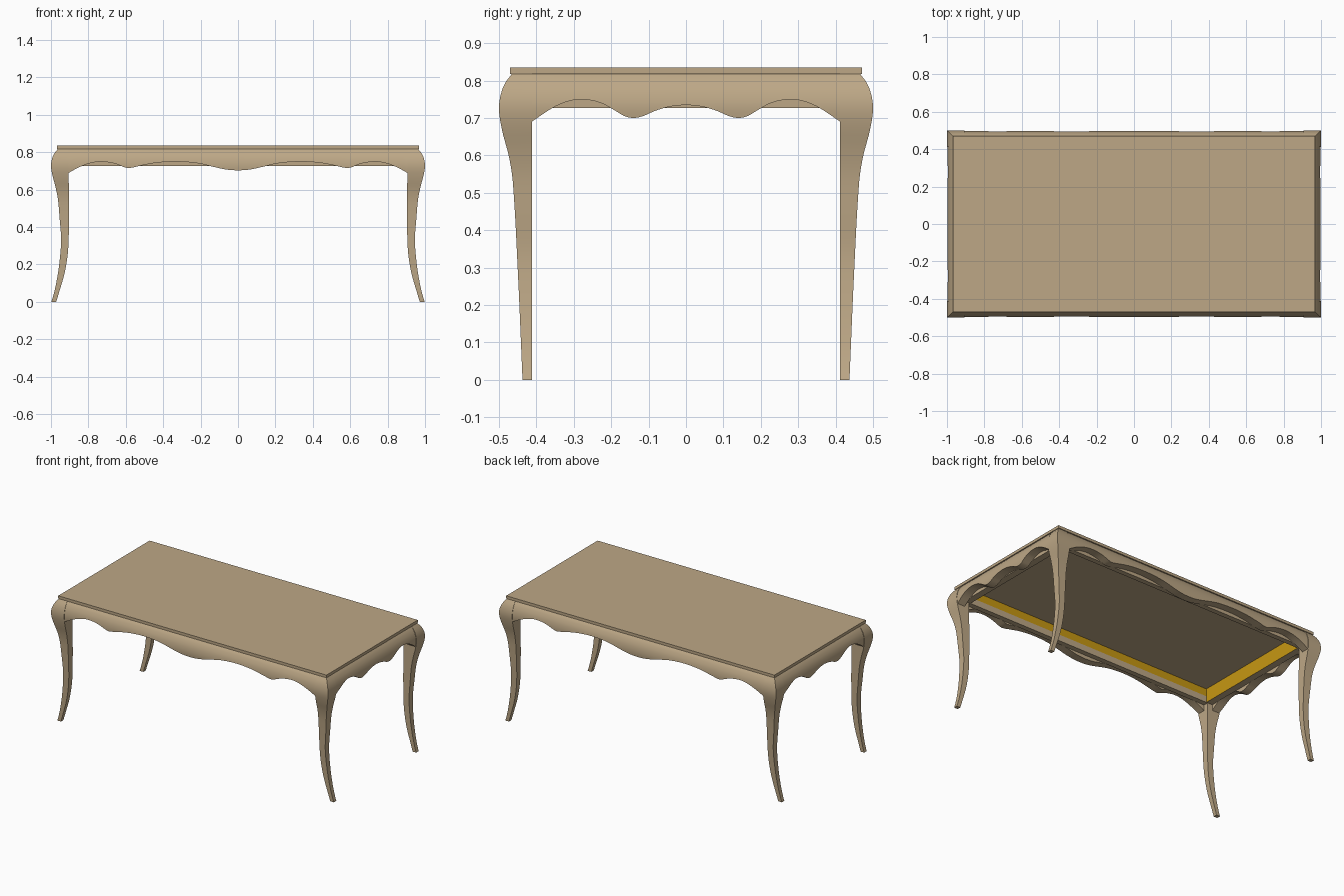
import bpy, bmesh
from mathutils import Vector

cube = bpy.data.objects.get("Cube")
if cube:
    bpy.data.objects.remove(cube)


def material(name, rgb):
    mat = bpy.data.materials.new(name)
    mat.use_nodes = True
    mat.diffuse_color = (*rgb, 1)
    mat.node_tree.nodes["Principled BSDF"].inputs["Base Color"].default_value = (*rgb, 1)
    return mat


wood = material("pale wood", (0.51, 0.39, 0.24))
gold = material("gold lining", (0.57, 0.31, 0.006))


def curve(points):
    """Smooth function through (position, value) points sorted by position."""
    def slope(i):
        a, b = points[max(i - 1, 0)], points[min(i + 1, len(points) - 1)]
        return (b[1] - a[1]) / (b[0] - a[0])

    def value(t):
        t = min(max(t, points[0][0]), points[-1][0])
        i = 0
        while i < len(points) - 2 and t > points[i + 1][0]:
            i += 1
        (t0, v0), (t1, v1) = points[i], points[i + 1]
        h = t1 - t0
        s = (t - t0) / h
        return ((2*s**3 - 3*s**2 + 1) * v0 + (s**3 - 2*s**2 + s) * h * slope(i)
                + (3*s**2 - 2*s**3) * v1 + (s**3 - s**2) * h * slope(i + 1))
    return value


def loft(name, rings, smooth=True):
    """Closed skin through equal rings of points, capped at both ends."""
    bm = bmesh.new()
    loops = [[bm.verts.new(p) for p in ring] for ring in rings]
    n = len(loops[0])
    for a, b in zip(loops, loops[1:]):
        for i in range(n):
            j = (i + 1) % n
            bm.faces.new((a[i], a[j], b[j], b[i]))
    bm.faces.new(loops[0])
    bm.faces.new(loops[-1])
    bmesh.ops.recalc_face_normals(bm, faces=bm.faces)
    mesh = bpy.data.meshes.new(name)
    bm.to_mesh(mesh)
    bm.free()
    obj = bpy.data.objects.new(name, mesh)
    bpy.context.collection.objects.link(obj)
    mesh.materials.append(wood)
    mesh.materials.append(gold)
    if smooth:
        bpy.ops.object.select_all(action='DESELECT')
        bpy.context.view_layer.objects.active = obj
        obj.select_set(True)
        bpy.ops.object.shade_smooth_by_angle(angle=0.5)
    return obj


def box(name, lo, hi):
    corners = ((lo[0], lo[1]), (hi[0], lo[1]), (hi[0], hi[1]), (lo[0], hi[1]))
    return loft(name, [[(x, y, z) for x, y in corners] for z in (lo[2], hi[2])], False)


TOP, UNDER = 0.835, 0.817
IN_X, IN_Y = 0.905, 0.412

# Outer silhouettes shared by the legs and the aprons
outer_x = curve([(0, 0.998), (0.04, 0.986), (0.1, 0.972), (0.2, 0.956), (0.33, 0.946),
                 (0.45, 0.954), (0.55, 0.963), (0.62, 0.977), (0.68, 0.993),
                 (0.73, 1.0), (0.77, 0.993), (0.8, 0.978), (UNDER, 0.964)])
inner_x = curve([(0, 0.972), (0.05, 0.957), (0.15, 0.928), (0.25, 0.911),
                 (0.35, IN_X), (0.69, IN_X), (UNDER, IN_X)])
outer_y = curve([(0, 0.437), (0.3, 0.45), (0.53, 0.463), (0.6, 0.474), (0.66, 0.49),
                 (0.72, 0.5), (0.765, 0.495), (0.8, 0.48), (UNDER, 0.466)])

# Cabriole legs
for sx, side in ((1, "left"), (-1, "right")):
    for sy, end in ((-1, "front"), (1, "back")):
        rings = []
        for i in range(41):
            z = UNDER * i / 40
            xi, xo, yo = inner_x(z), outer_x(z), outer_y(z)
            rings.append([(sx * x, sy * y, z) for x, y in
                          ((xi, IN_Y), (xo, IN_Y), (xo, yo), (xi, yo))])
        loft(f"{end}_{side}_leg", rings)

# Scalloped lower edges, from the middle outwards
long_edge = curve([(0, 0.703), (0.05, 0.706), (0.1, 0.715), (0.22, 0.742), (0.34, 0.75),
                   (0.45, 0.742), (0.54, 0.724), (0.585, 0.715), (0.61, 0.721),
                   (0.66, 0.74), (0.73, 0.75), (0.79, 0.742), (0.85, 0.72), (IN_X, 0.69)])
short_edge = curve([(0, 0.735), (0.04, 0.731), (0.08, 0.72), (0.115, 0.705), (0.14, 0.70),
                    (0.165, 0.705), (0.19, 0.72), (0.23, 0.741), (0.28, 0.75),
                    (0.32, 0.743), (0.36, 0.725), (IN_Y, 0.69)])


def apron(name, half, edge, outer, inner, place):
    """Bulging board with a scalloped lower edge."""
    rings = []
    for i in range(81):
        t = half * (i / 40 - 1)
        low = edge(abs(t))
        heights = [low + (UNDER - low) * k / 10 for k in range(11)]
        section = [(outer(z) - 0.003, z) for z in heights] + [(inner, UNDER), (inner, low)]
        rings.append([place(t, d, z) for d, z in section])
    loft(name, rings)


def lining(obj, inward):
    """Gild the faces that look into the frame."""
    for face in obj.data.polygons:
        if face.normal.dot(Vector(inward)) > 0.9:
            face.material_index = 1


SPLIT, LOW = 0.768, 0.727
for s, end in ((-1, "front"), (1, "back")):
    apron(f"{end}_apron", IN_X, long_edge, outer_y, 0.445,
          lambda t, d, z, s=s: (t, s * d, z))
    # Long rails: gilded above, plain wood below
    ys = sorted((s * IN_Y, s * 0.445))
    upper = box(f"{end}_upper_rail", (-IN_X, ys[0], SPLIT), (IN_X, ys[1], UNDER))
    lining(upper, (0, -s, 0))
    box(f"{end}_lower_rail", (-IN_X, ys[0], LOW), (IN_X, ys[1], SPLIT))

for s, side in ((1, "left"), (-1, "right")):
    apron(f"{side}_apron", IN_Y, short_edge, outer_x, 0.94,
          lambda t, d, z, s=s: (s * d, t, z))
    # Short rails
    xs = sorted((s * 0.895, s * 0.94))
    rail = box(f"{side}_rail", (xs[0], -IN_Y, LOW), (xs[1], IN_Y, UNDER))
    lining(rail, (-s, 0, 0))

# Table top
box("table_top", (-0.968, -0.471, UNDER), (0.968, 0.471, TOP))
